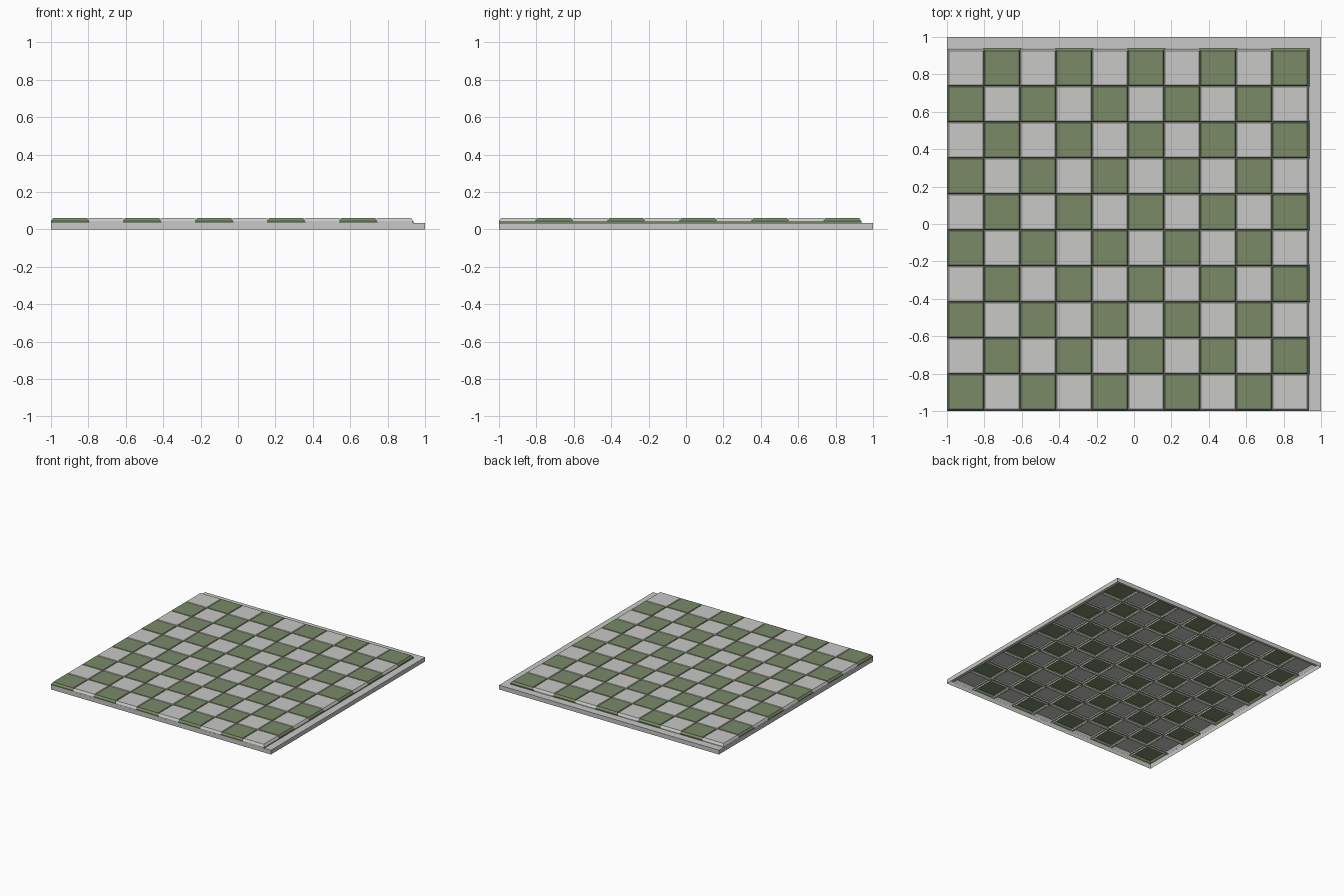
import bpy, bmesh

if "Cube" in bpy.data.objects:
    bpy.data.objects.remove(bpy.data.objects["Cube"])

N = 10              # tiles per side
PITCH = 0.1925
FIRST = -0.8975     # centre of the first tile
TOP, MID, LOW, RIM = 0.06, 0.044, 0.038, 0.035
EDGE = 0.9375       # end of the tiled field


def material(name, rgb):
    m = bpy.data.materials.new(name)
    m.diffuse_color = (*rgb, 1)
    m.use_nodes = True
    m.node_tree.nodes["Principled BSDF"].inputs["Base Color"].default_value = m.diffuse_color
    return m


grey = material("light grey", (0.58, 0.58, 0.57))
green = material("moss green", (0.195, 0.254, 0.137))


def finish(name, bm, mat):
    me = bpy.data.meshes.new(name)
    bm.to_mesh(me)
    bm.free()
    me.materials.append(mat)
    ob = bpy.data.objects.new(name, me)
    bpy.context.collection.objects.link(ob)
    return ob


def ring(bm, x, y, half, z):
    return [bm.verts.new((x + sx * half, y + sy * half, z))
            for sx, sy in ((-1, -1), (1, -1), (1, 1), (-1, 1))]


def bridge(bm, a, b):
    for i in range(4):
        j = (i + 1) % 4
        bm.faces.new((a[i], a[j], b[j], b[i]))


# tray: outer walls and raised-field ledge, open underneath
bm = bmesh.new()
low = ring(bm, 0, 0, 1, 0)
high = ring(bm, 0, 0, 1, RIM)
bridge(bm, low, high)
inner = [bm.verts.new((x, y, RIM)) for x, y in ((EDGE, -1), (EDGE, EDGE), (-1, EDGE))]
bm.faces.new((inner[0], high[1], high[2], inner[1]))
bm.faces.new((inner[1], high[2], high[3], inner[2]))
finish("tray", bm, grey)


# checker tiles: sloped open shells, overlapping at their skirts
def tiles(name, parity, mat, skirt):
    bm = bmesh.new()
    for i in range(N):
        for j in range(N):
            if (i + j) % 2 != parity:
                continue
            x, y = FIRST + i * PITCH, FIRST + j * PITCH
            a = ring(bm, x, y, skirt, RIM)
            b = ring(bm, x, y, skirt, MID)
            c = ring(bm, x, y, 0.091, TOP)
            bridge(bm, a, b)
            bridge(bm, b, c)
            bm.faces.new(c)
    finish(name, bm, mat)


tiles("green_tiles", 0, green, 0.1025)
tiles("grey_tiles", 1, grey, 0.1015)

# green strip along the right edge of the tiled field
bm = bmesh.new()
v = [bm.verts.new(p) for p in ((EDGE + .001, -1, RIM), (EDGE + .001, EDGE, RIM),
                               (EDGE + .001, EDGE, MID), (EDGE + .001, -1, MID))]
bm.faces.new(v)
finish("side_strip", bm, green)
